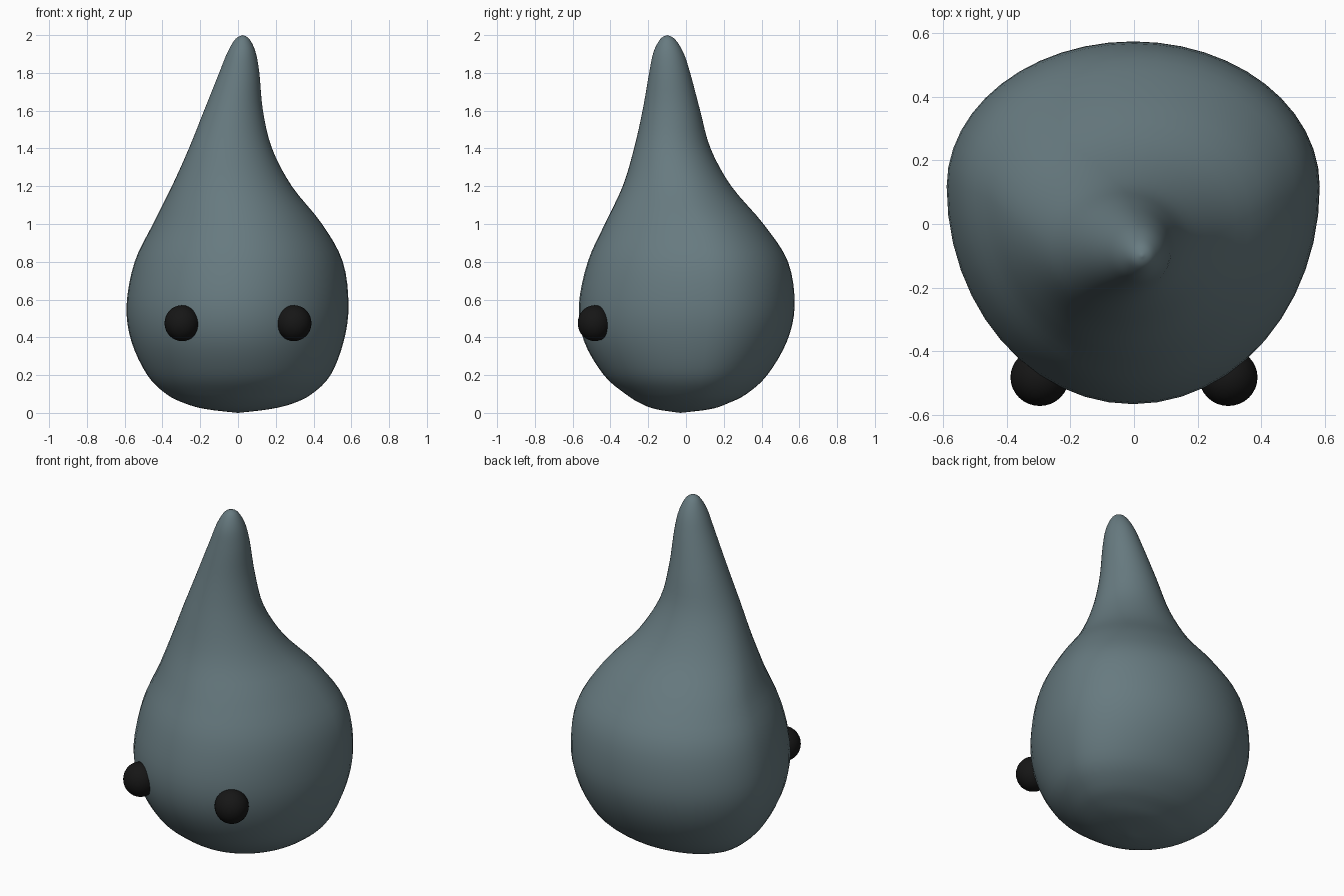
import bpy, bmesh
from math import sin, cos, pi

if "Cube" in bpy.data.objects:
    bpy.data.objects.remove(bpy.data.objects["Cube"])


def material(name, rgb):
    m = bpy.data.materials.new(name)
    m.diffuse_color = (*rgb, 1)
    m.use_nodes = True
    m.node_tree.nodes["Principled BSDF"].inputs["Base Color"].default_value = m.diffuse_color
    return m


slate = material("slate", (0.135, 0.195, 0.215))
black = material("black", (0.008, 0.008, 0.008))

# Silhouette of the body: z, left x, right x, front y, back y
PROFILE = [
    (0.00, 0.00, 0.00, -0.03, -0.03),
    (0.02, -0.17, 0.17, -0.16, 0.13),
    (0.05, -0.28, 0.29, -0.24, 0.22),
    (0.10, -0.38, 0.39, -0.32, 0.32),
    (0.20, -0.48, 0.49, -0.435, 0.43),
    (0.38, -0.565, 0.56, -0.54, 0.535),
    (0.57, -0.59, 0.585, -0.567, 0.575),
    (0.80, -0.547, 0.555, -0.52, 0.54),
    (1.00, -0.45, 0.445, -0.43, 0.41),
    (1.20, -0.35, 0.285, -0.335, 0.24),
    (1.40, -0.26, 0.18, -0.275, 0.13),
    (1.60, -0.18, 0.132, -0.23, 0.075),
    (1.80, -0.10, 0.113, -0.195, 0.022),
    (1.91, -0.055, 0.093, -0.172, -0.015),
    (1.98, -0.013, 0.06, -0.135, -0.06),
    (2.00, 0.025, 0.025, -0.10, -0.10),
]


def smooth_rows(rows, steps):
    """Catmull-Rom interpolation through the profile rows."""
    out = []
    for i in range(len(rows) - 1):
        a, b, c, d = (rows[min(max(k, 0), len(rows) - 1)] for k in range(i - 1, i + 3))
        for s in range(steps):
            t = s / steps
            out.append([0.5 * (2 * q + (r - p) * t + (2 * p - 5 * q + 4 * r - w) * t * t
                               + (3 * q - p - 3 * r + w) * t ** 3)
                        for p, q, r, w in zip(a, b, c, d)])
    return out + [list(rows[-1])]


# Drop-shaped body: egg-shaped rings, narrower at the front, with a bent tip
SIDES = 48
bm = bmesh.new()
rows = smooth_rows(PROFILE, 4)
rings = []
for z, x0, x1, y0, y1 in rows[1:-1]:
    cx, rx = (x0 + x1) / 2, (x1 - x0) / 2
    bias = 0.6 if z < 1.0 else max(0.5, 0.6 - 0.25 * (z - 1.0))
    cy = y0 + bias * (y1 - y0)
    ring = []
    for k in range(SIDES):
        a = 2 * pi * k / SIDES
        ry = y1 - cy if sin(a) > 0 else cy - y0
        ring.append(bm.verts.new((cx + rx * cos(a), cy + ry * sin(a), z)))
    rings.append(ring)
bottom = bm.verts.new((0, -0.03, 0))
tip = bm.verts.new((0.025, -0.10, 2.0))
for k in range(SIDES):
    n = (k + 1) % SIDES
    bm.faces.new((bottom, rings[0][n], rings[0][k]))
    bm.faces.new((tip, rings[-1][k], rings[-1][n]))
    for lo, hi in zip(rings, rings[1:]):
        bm.faces.new((lo[k], lo[n], hi[n], hi[k]))
bmesh.ops.recalc_face_normals(bm, faces=bm.faces)
mesh = bpy.data.meshes.new("body")
bm.to_mesh(mesh)
bm.free()
mesh.shade_smooth()
mesh.materials.append(slate)
body = bpy.data.objects.new("body", mesh)
bpy.context.collection.objects.link(body)

# Two bead eyes half sunk into the front
for side, name in ((-1, "left_eye"), (1, "right_eye")):
    bpy.ops.mesh.primitive_uv_sphere_add(segments=32, ring_count=16, radius=1,
                                         location=(side * 0.297, -0.483, 0.475))
    eye = bpy.context.object
    eye.name = name
    eye.scale = (0.092, 0.09, 0.095)
    eye.data.shade_smooth()
    eye.data.materials.append(black)
